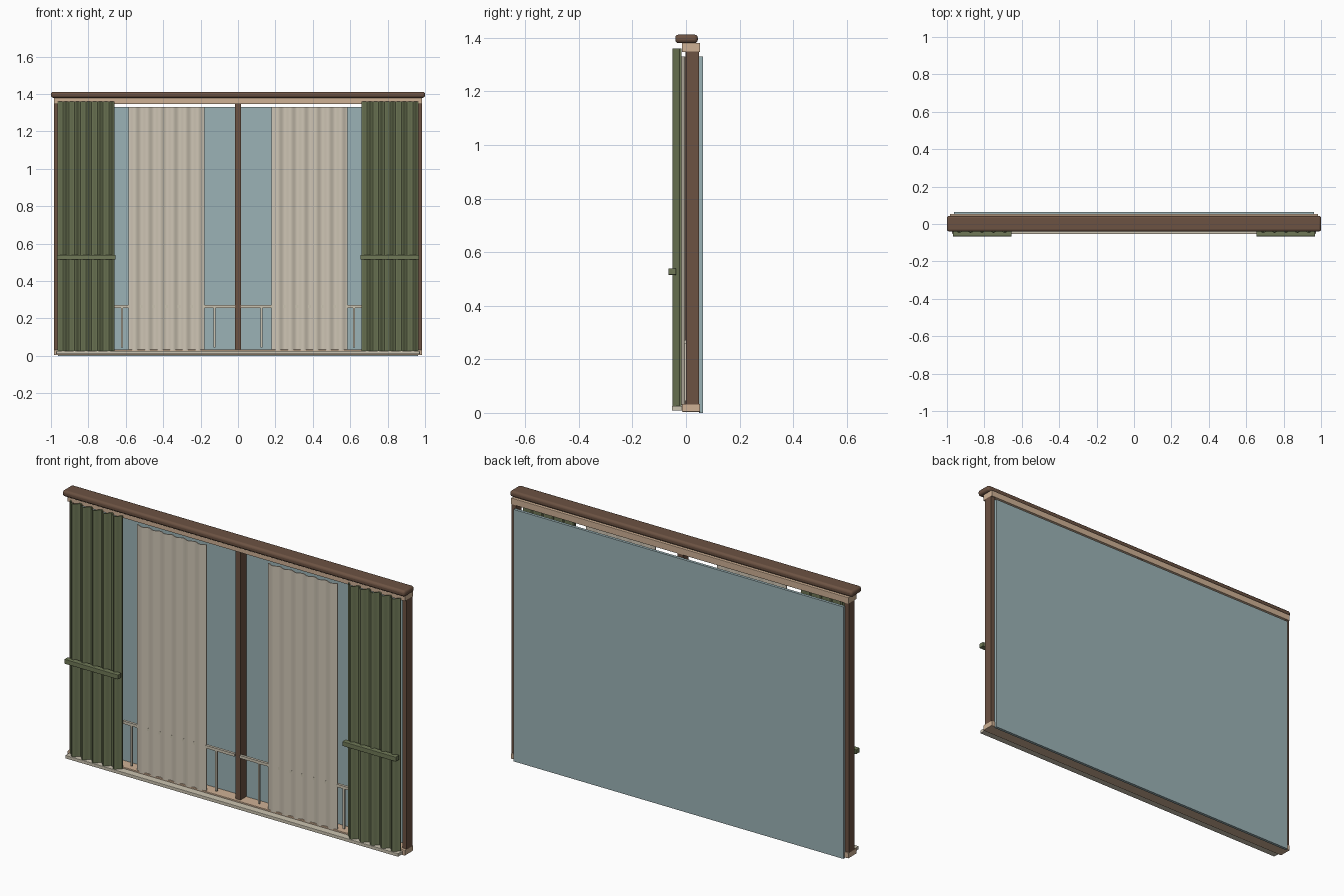
import bpy, bmesh, math

if "Cube" in bpy.data.objects:
    bpy.data.objects.remove(bpy.data.objects["Cube"])


def material(name, rgb, alpha=1.0):
    m = bpy.data.materials.new(name)
    m.diffuse_color = (*rgb, alpha)
    m.use_nodes = True
    m.node_tree.nodes["Principled BSDF"].inputs["Base Color"].default_value = m.diffuse_color
    return m


WOOD = material("dark_wood", (0.15, 0.085, 0.055))
TAN = material("pale_wood", (0.62, 0.44, 0.30))
CREAM = material("cream_paint", (0.60, 0.55, 0.44))
GLASS = material("glass", (0.33, 0.45, 0.47))
GREEN = material("green_cloth", (0.16, 0.19, 0.095))
SHEER = material("sheer_cloth", (0.62, 0.56, 0.46))


def finish(name, bm, mat):
    bmesh.ops.recalc_face_normals(bm, faces=bm.faces)
    me = bpy.data.meshes.new(name)
    bm.to_mesh(me)
    bm.free()
    me.materials.append(mat)
    ob = bpy.data.objects.new(name, me)
    bpy.context.collection.objects.link(ob)
    return ob


def box(name, x, y, z, mat, bevel=0.0, segments=2):
    bm = bmesh.new()
    bmesh.ops.create_cube(bm, size=1)
    for v in bm.verts:
        for i, (lo, hi) in enumerate((x, y, z)):
            v.co[i] = lo if v.co[i] < 0 else hi
    ob = finish(name, bm, mat)
    if bevel:
        mod = ob.modifiers.new("bevel", "BEVEL")
        mod.width, mod.segments = bevel, segments
    return ob


def smooth(ob, angle=40):
    bpy.ops.object.select_all(action="DESELECT")
    bpy.context.view_layer.objects.active = ob
    ob.select_set(True)
    bpy.ops.object.shade_smooth_by_angle(angle=math.radians(angle))


def curtain(name, x0, x1, yc, amp, thick, z0, z1, folds, mat):
    # closed wavy strip extruded upward
    bm = bmesh.new()
    n = folds * 10
    rows = []
    for i in range(n + 1):
        t = i / n
        x = x0 + (x1 - x0) * t
        y = yc + amp * math.cos(2 * math.pi * folds * t)
        rows.append([bm.verts.new((x, y + dy, z)) for dy, z in
                     ((-thick / 2, z0), (thick / 2, z0), (thick / 2, z1), (-thick / 2, z1))])
    for a, b in zip(rows, rows[1:]):
        for k in range(4):
            bm.faces.new((a[k], a[(k + 1) % 4], b[(k + 1) % 4], b[k]))
    bm.faces.new(rows[0])
    bm.faces.new(rows[-1])
    smooth(finish(name, bm, mat))


# window frame
smooth(box("cornice", (-1, 1), (-0.04, 0.044), (1.38, 1.412), WOOD, 0.012, 3))
box("head_rail", (-0.985, 0.985), (-0.015, 0.053), (1.347, 1.381), TAN, 0.002)
box("sill", (-0.985, 0.985), (-0.015, 0.053), (0.004, 0.033), TAN, 0.002)
box("front_ledge", (-0.972, 0.972), (-0.053, -0.014), (0.009, 0.026), CREAM, 0.002)
box("centre_post", (-0.015, 0.015), (-0.001, 0.048), (0.03, 1.35), WOOD)
box("glass_pane", (-0.963, 0.963), (0.048, 0.063), (0.0, 1.33), GLASS)

# paired parts on each side
for s, side in ((-1, "left"), (1, "right")):
    def span(a, b):
        return tuple(sorted((s * a, s * b)))
    box(side + "_post", span(0.96, 0.985), (0.0, 0.048), (0.03, 1.35), WOOD)
    curtain(side + "_curtain", s * 0.66, s * 0.965, -0.033, 0.013, 0.007,
            0.026, 1.36, 5, GREEN)
    box(side + "_curtain_band", span(0.655, 0.968), (-0.066, -0.037),
        (0.515, 0.539), GREEN, 0.002)
    curtain(side + "_sheer", s * 0.18, s * 0.585, -0.010, 0.006, 0.005,
            0.03, 1.33, 6, SHEER)
    # low guard rail with thin supports
    box(side + "_guard_rail", span(0.015, 0.67), (-0.008, 0.006), (0.257, 0.272), CREAM)
    for i, x in enumerate((0.125, 0.62)):
        box(f"{side}_rail_support_{i}", span(x - 0.005, x + 0.005), (-0.005, 0.004),
            (0.045, 0.26), CREAM)
